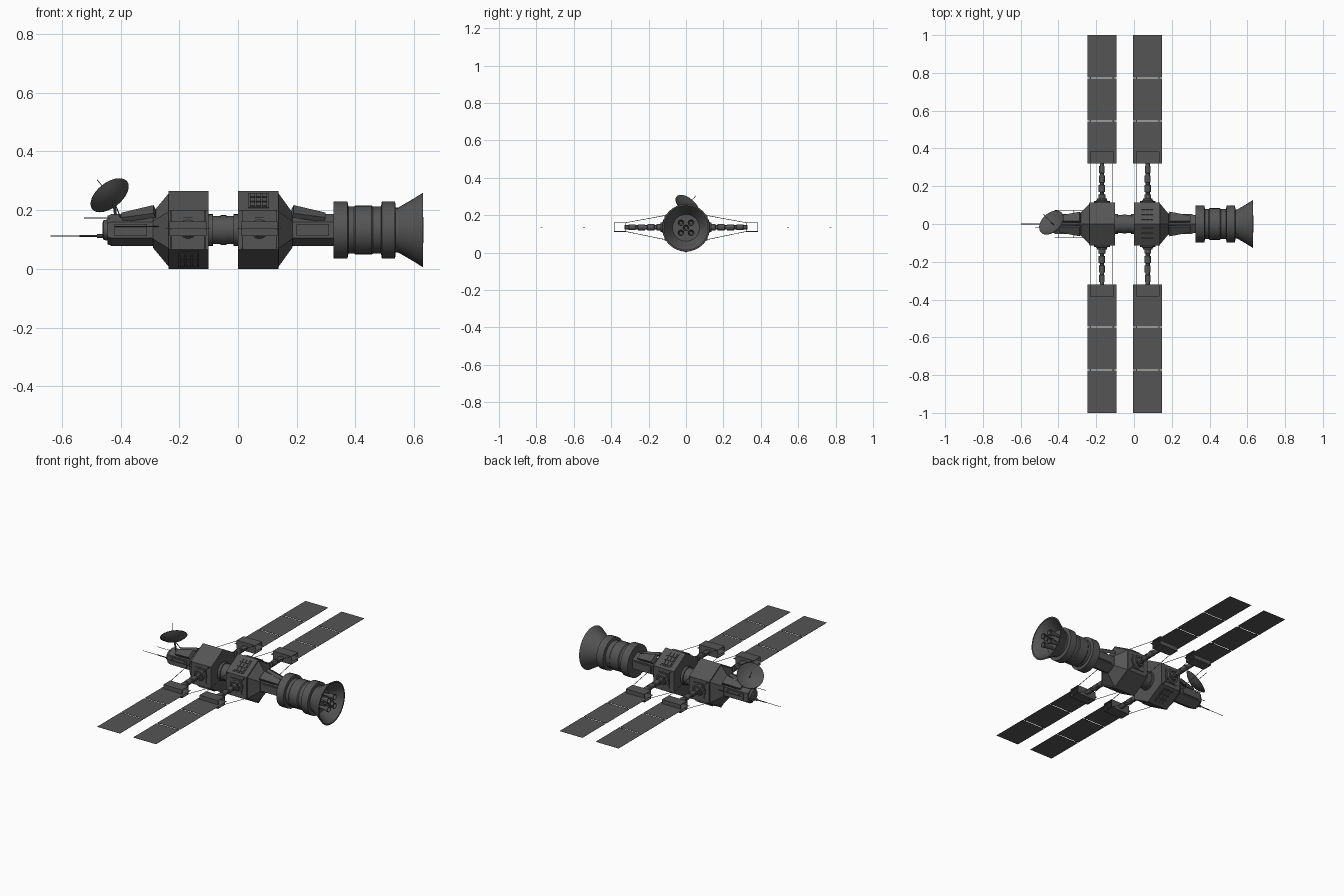
import bpy, bmesh, math
from mathutils import Vector, Matrix

if "Cube" in bpy.data.objects:
    bpy.data.objects.remove(bpy.data.objects["Cube"])

ZC = 0.1325
X = Vector((1, 0, 0))
mat = bpy.data.materials.new("charcoal")
mat.diffuse_color = (0.09, 0.09, 0.09, 1)
mat.use_nodes = True
mat.node_tree.nodes["Principled BSDF"].inputs["Base Color"].default_value = mat.diffuse_color


def finish(name, bm, smooth=False):
    bmesh.ops.recalc_face_normals(bm, faces=bm.faces)
    me = bpy.data.meshes.new(name)
    bm.to_mesh(me)
    bm.free()
    me.materials.append(mat)
    if smooth:
        me.shade_smooth()
        me.set_sharp_from_angle(angle=math.radians(35))
    ob = bpy.data.objects.new(name, me)
    bpy.context.collection.objects.link(ob)
    return ob


def lathe(name, prof, n, origin=(0, 0, ZC), axis=X, closed=False, caps=True):
    """Revolve (distance, radius) points around an axis; first corner points up."""
    bm = bmesh.new()
    m = Matrix.Translation(origin) @ Vector(axis).to_track_quat('Z', 'Y').to_matrix().to_4x4()
    rings = []
    for d, r in prof:
        ring = []
        for i in range(n):
            a = math.pi / 2 + 2 * math.pi * i / n
            ring.append(bm.verts.new(m @ Vector((r * math.cos(a), r * math.sin(a), d))))
        rings.append(ring)
    pairs = list(zip(rings, rings[1:]))
    if closed:
        pairs.append((rings[-1], rings[0]))
    for a, b in pairs:
        for i in range(n):
            j = (i + 1) % n
            bm.faces.new((a[i], a[j], b[j], b[i]))
    if caps and not closed:
        bm.faces.new(rings[0])
        bm.faces.new(rings[-1])
    return finish(name, bm, n >= 12)


def rod(name, a, b, r=0.0015, n=6):
    a, b = Vector(a), Vector(b)
    return lathe(name, [(0, r), ((b - a).length, r)], n, a, b - a)


def box(name, size, matrix):
    bm = bmesh.new()
    bmesh.ops.create_cube(bm, size=1, matrix=matrix @ Matrix.Diagonal((*size, 1)))
    return finish(name, bm)


def at(x, y, z):
    return Matrix.Translation((x, y, z))


def on_slope(x, ang, dist):
    """Frame on a body face whose normal is tilted by ang from +z about x."""
    return at(x, 0, ZC) @ Matrix.Rotation(ang, 4, 'X') @ at(0, 0, dist)


# Hexagonal modules and tapered collars
lathe("left_module", [(-0.236, 0.1325), (-0.10, 0.1325)], 6)
lathe("right_module", [(0.0, 0.1325), (0.138, 0.1325)], 6)
lathe("left_taper", [(-0.29, 0.06), (-0.236, 0.125)], 6)
lathe("right_taper", [(0.138, 0.125), (0.185, 0.06)], 6)
lathe("left_body", [(-0.445, 0.048), (-0.43, 0.055), (-0.25, 0.055)], 6)
lathe("right_body", [(0.15, 0.055), (0.33, 0.055)], 6)

# Ribbed tunnel between modules
lathe("tunnel", [(-0.10, 0.054), (-0.085, 0.054), (-0.085, 0.048), (-0.06, 0.048), (-0.06, 0.051),
                 (-0.04, 0.051), (-0.04, 0.048), (-0.015, 0.048), (-0.015, 0.054), (0, 0.054)], 24)

# Engine tank section
lathe("engine_tank", [(0.325, 0.05), (0.325, 0.097), (0.373, 0.097), (0.376, 0.080), (0.395, 0.080),
                      (0.40, 0.084), (0.455, 0.084), (0.46, 0.080), (0.487, 0.080), (0.49, 0.097),
                      (0.535, 0.097), (0.537, 0.077), (0.55, 0.077)], 24)

# Hollow engine bell
lathe("engine_bell", [(0.545, 0.076), (0.60, 0.108), (0.63, 0.127), (0.63, 0.119), (0.615, 0.107),
                      (0.60, 0.098), (0.56, 0.072)], 32)

# Nozzle cluster inside the bell
spots = [(0, 0)] + [(0.038 * math.cos(a), 0.038 * math.sin(a))
                    for a in (math.pi / 4 + k * math.pi / 2 for k in range(4))]
for y, z in spots:
    lathe("small_nozzle", [(0.55, 0.008), (0.585, 0.009), (0.632, 0.018), (0.632, 0.015), (0.60, 0.008)],
          12, (0, y, ZC + z))

# Sloped armour slabs on both bodies
for s in (-1, 1):
    for name, x, tilt in (("left_slab", -0.338, -1), ("right_slab", 0.24, 1)):
        m = on_slope(x, s * math.radians(30), 0.062) @ Matrix.Rotation(tilt * math.radians(12), 4, 'Y')
        slab = box(name, (0.115, 0.056, 0.018), m)
        # Narrow the low end of each slab
        inv = m.inverted()
        for v in slab.data.vertices:
            p = inv @ v.co
            if p.x * tilt > 0:
                p.y *= 0.6
                v.co = m @ p
            elif p.z > 0:
                p.x += 0.004 * tilt
                v.co = m @ p

# Window blocks on the hexagon slopes
for s in (-1, 1):
    for x0, base in ((0.07, 30), (-0.168, 150)):
        ang = s * math.radians(base)
        box("window_frame", (0.072, 0.098, 0.004), on_slope(x0, ang, 0.1155))
        for i in (-1, 0, 1):
            for j in (-1, 0, 1):
                m = on_slope(x0, ang, 0.118)
                box("window", (0.017, 0.024, 0.007), m @ at(i * 0.021, j * 0.03, 0))

# Solar wings: port, boom, hinge frame, stays and panels on both sides
for s in (-1, 1):
    for mx, px in ((-0.168, -0.170), (0.069, 0.0725)):
        out = Vector((0, s, 0))
        box("port_plate", (0.075, 0.006, 0.085), at(mx, s * 0.116, ZC))
        lathe("port_ring", [(0.11, 0.042), (0.122, 0.042), (0.122, 0.032), (0.128, 0.026), (0.135, 0.026)],
              24, (px, 0, ZC + 0.003), out)
        prof = []
        for k in range(4):
            y = 0.12 + k * 0.05
            r = 0.018 - 0.001 * k
            prof += [(y, r), (y + 0.036, r), (y + 0.038, 0.011), (y + 0.048, 0.011)]
        lathe("boom", prof + [(0.33, 0.011)], 12, (px, 0, ZC + 0.003), out)

        # Hinge frame open along x
        w = 0.125
        for z in (0.113, 0.160):
            box("frame_plate", (w, 0.064, 0.003), at(px, s * 0.352, z))
        for y in (0.321, 0.383):
            box("frame_wall", (w, 0.003, 0.05), at(px, s * y, 0.1365))

        # Stay wires
        for dx in (-0.058, 0.058):
            for z0, z1 in ((0.198, 0.160), (0.070, 0.113)):
                rod("stay_wire", (px + dx, s * 0.114, z0), (px + dx, s * 0.322, z1))

        # Thin panels with hinge pins between
        for y0, y1 in ((0.32, 0.543), (0.549, 0.770), (0.776, 1.0)):
            box("solar_panel", (0.153, y1 - y0, 0.0012), at(px, s * (y0 + y1) / 2, 0.1365))
        for y in (0.546, 0.773):
            for dx in (-0.06, 0.06):
                box("panel_hinge", (0.006, 0.01, 0.003), at(px + dx, s * y, 0.1365))

# Dish aerial facing back, left and up
n = Vector((-0.52, 0.55, 0.65)).normalized()
c = Vector((-0.435, 0.005, 0.248))
lathe("dish", [(-0.024, 0.008), (-0.020, 0.030), (-0.010, 0.055), (0.004, 0.076), (0.006, 0.075),
               (-0.007, 0.053), (-0.016, 0.029), (-0.019, 0.008)], 32, c, n)
rod("dish_feed", c - n * 0.02, c + n * 0.085, 0.0015)
rod("dish_mast", (-0.415, 0, 0.17), c - n * 0.02, 0.005, 8)
for y in (-0.025, 0.025):
    rod("dish_brace", (-0.40, y, 0.175), c - n * 0.02, 0.002)

# Nose cap and aerials
lathe("nose_cap", [(-0.462, 0.022), (-0.458, 0.034), (-0.44, 0.036)], 12)
lathe("long_aerial", [(-0.638, 0.0012), (-0.54, 0.0015), (-0.54, 0.003), (-0.48, 0.003),
                      (-0.48, 0.007), (-0.445, 0.007)], 8, (0, 0, 0.112))
rod("short_aerial", (-0.525, -0.02, 0.173), (-0.43, -0.02, 0.173))

# Handrails along the bodies
for s in (-1, 1):
    rod("long_rail", (-0.42, s * 0.073, 0.145), (-0.24, s * 0.073, 0.145))
    for x in (-0.40, -0.32):
        rod("rail_post", (x, s * 0.045, 0.145), (x, s * 0.073, 0.145))
    for x0, x1 in ((-0.42, -0.31), (0.20, 0.31)):
        box("side_panel", (x1 - x0, 0.008, 0.04), at((x0 + x1) / 2, s * 0.049, ZC))
